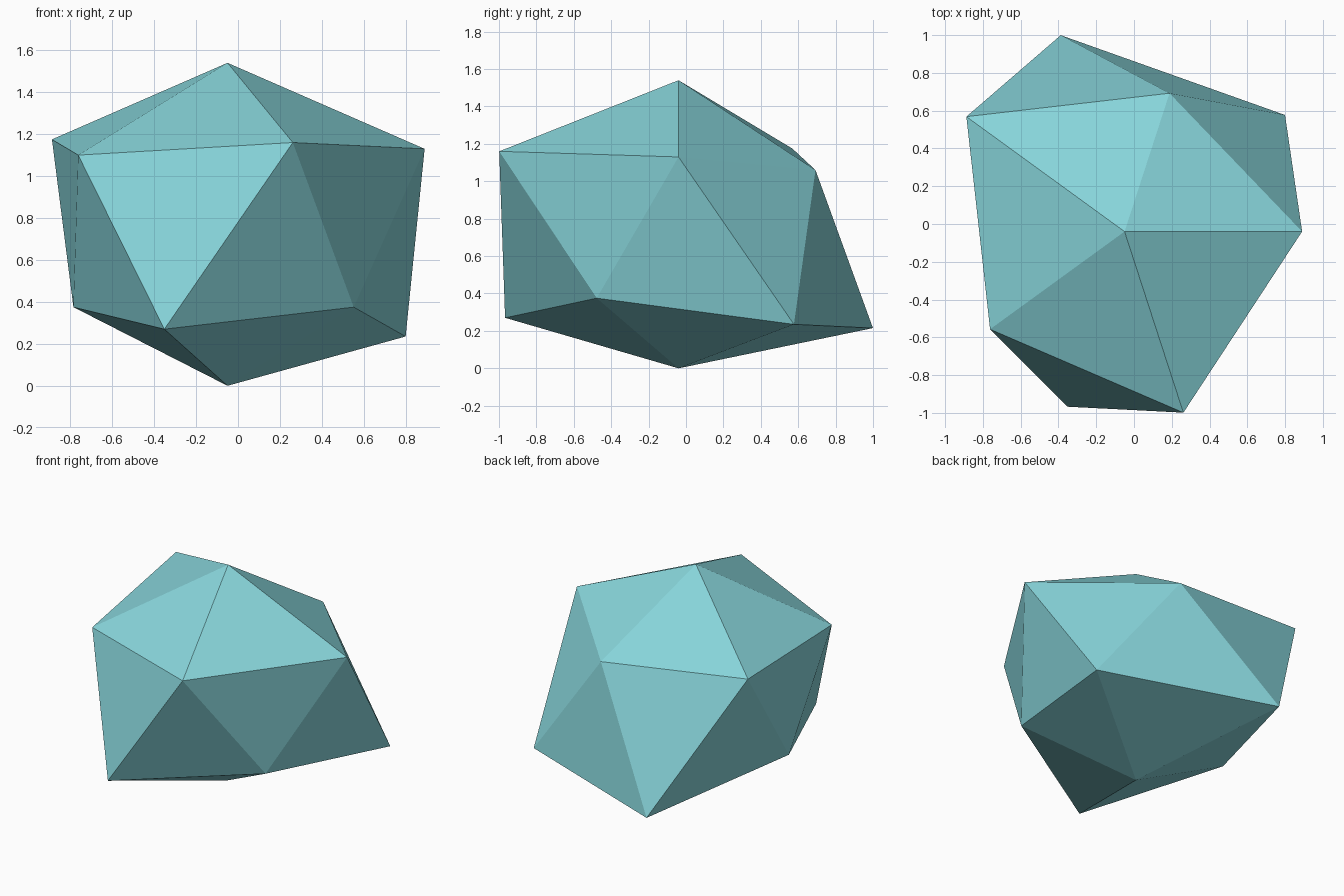
import bpy, bmesh, math

if "Cube" in bpy.data.objects:
    bpy.data.objects.remove(bpy.data.objects["Cube"])

# Irregular low-poly gem: an icosahedron with uneven radii around its axis
CX, CY = -0.05, -0.04
# (radius, height) for each ring point, every 72 degrees
UPPER = [(0.94, 1.13), (0.77, 1.06), (1.035, 1.175), (0.88, 1.10), (1.008, 1.16)]
LOWER = [(1.05, 0.235), (1.093, 0.215), (0.735, 0.375), (0.975, 0.27), (0.744, 0.375)]


def ring(bm, points, start):
    verts = []
    for i, (r, z) in enumerate(points):
        a = math.radians(start + 72 * i)
        verts.append(bm.verts.new((CX + r * math.cos(a), CY + r * math.sin(a), z)))
    return verts


bm = bmesh.new()
top = bm.verts.new((CX, CY, 1.54))
bottom = bm.verts.new((CX, CY, 0))
up = ring(bm, UPPER, 0)
low = ring(bm, LOWER, 36)

# Cap fans and zigzag belt
for i in range(5):
    j = (i + 1) % 5
    bm.faces.new((top, up[i], up[j]))
    bm.faces.new((up[i], low[i], up[j]))
    bm.faces.new((low[i], low[j], up[j]))
    bm.faces.new((bottom, low[j], low[i]))
bmesh.ops.recalc_face_normals(bm, faces=bm.faces[:])

mesh = bpy.data.meshes.new("gem_rock")
bm.to_mesh(mesh)
bm.free()

# Pale teal stone
teal = bpy.data.materials.new("pale_teal")
teal.diffuse_color = (0.25, 0.68, 0.72, 1)
teal.use_nodes = True
teal.node_tree.nodes["Principled BSDF"].inputs["Base Color"].default_value = teal.diffuse_color
mesh.materials.append(teal)
bpy.context.collection.objects.link(bpy.data.objects.new("gem_rock", mesh))
